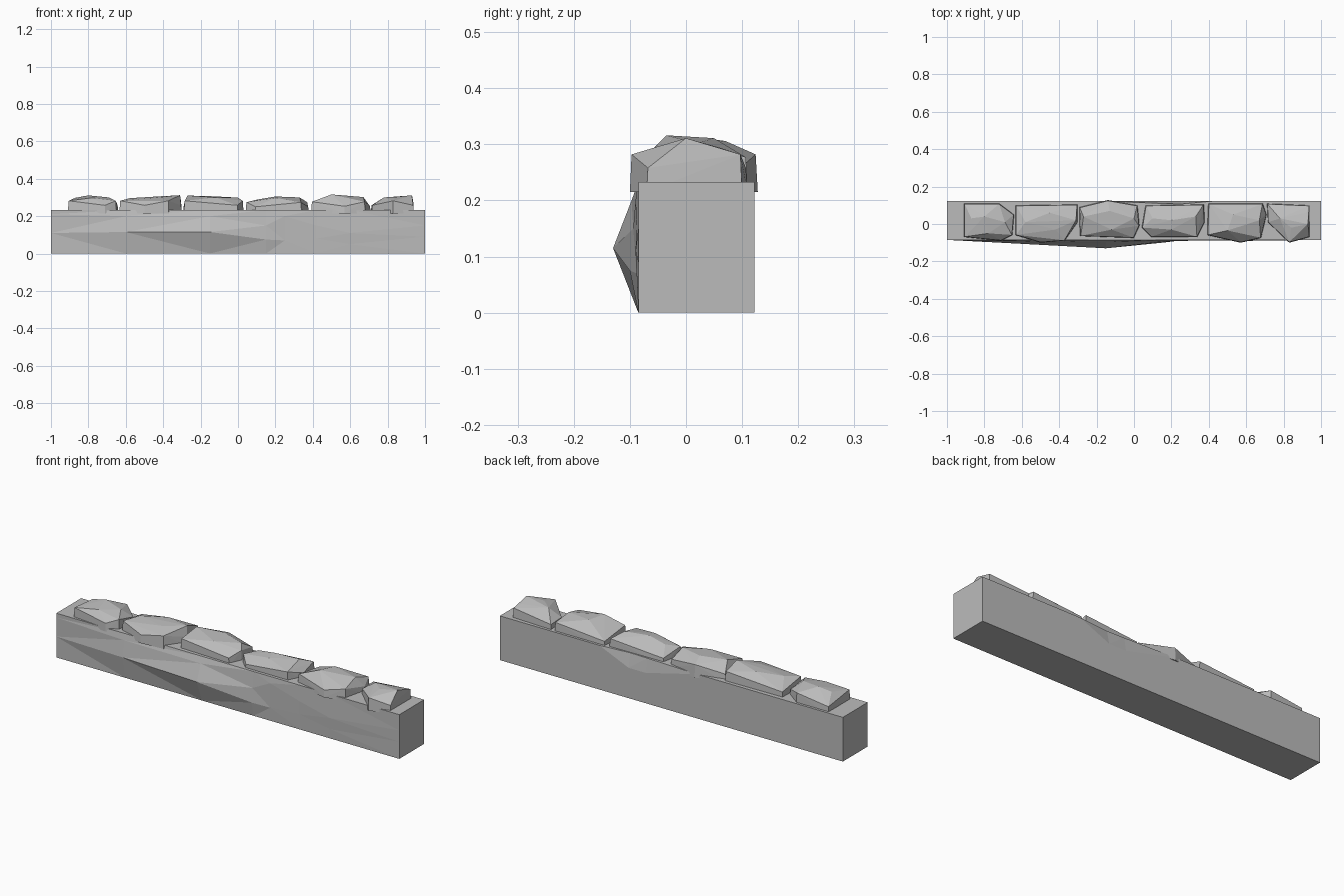
import bpy
import bmesh

old = bpy.data.objects.get("Cube")
if old:
    bpy.data.objects.remove(old, do_unlink=True)

# Single stone colour
stone = bpy.data.materials.new("stone grey")
stone.use_nodes = True
grey = (0.5, 0.5, 0.5, 1)
stone.diffuse_color = grey
stone.node_tree.nodes["Principled BSDF"].inputs["Base Color"].default_value = grey

WALL_TOP = 0.233
FRONT, BACK = -0.085, 0.122


def finish(bm, name):
    """Turn a bmesh into a flat-shaded stone object."""
    bmesh.ops.recalc_face_normals(bm, faces=bm.faces[:])
    mesh = bpy.data.meshes.new(name)
    bm.to_mesh(mesh)
    bm.free()
    mesh.materials.append(stone)
    obj = bpy.data.objects.new(name, mesh)
    bpy.context.collection.objects.link(obj)
    return obj


def loft(name, sections):
    """Skin closed cross-sections and cap both ends."""
    bm = bmesh.new()
    rings = [[bm.verts.new(p) for p in ring] for ring in sections]
    count = len(rings[0])
    for a, b in zip(rings, rings[1:]):
        for i in range(count):
            j = (i + 1) % count
            bm.faces.new((a[i], a[j], b[j], b[i]))
    bm.faces.new(rings[0])
    bm.faces.new(rings[-1])
    bmesh.ops.triangulate(bm, faces=bm.faces[:])
    bmesh.ops.dissolve_limit(bm, angle_limit=0.01, verts=bm.verts[:], edges=bm.edges[:])
    return finish(bm, name)


def wall_section(x, ridge_y, ridge_z, upper_y, upper_z, dent=0):
    return [(x, FRONT, 0), (x, ridge_y, ridge_z), (x, upper_y, upper_z),
            (x, FRONT, WALL_TOP), (x, BACK - dent, WALL_TOP),
            (x, BACK, 0.16), (x, BACK, 0)]


def rock(name, outline, peaks, shoulder=0.27):
    """Chipped cap stone: upright sides, then facets rising to the peaks."""
    bm = bmesh.new()
    cx = sum(p[0] for p in outline) / len(outline)
    for i, (x, y) in enumerate(outline):
        bm.verts.new((x, y, 0.215))
        lift = 0.012 if i % 2 else -0.012
        bm.verts.new((cx + (x - cx) * 0.97, y * 0.97, shoulder + lift))
    for p in peaks:
        bm.verts.new(p)
    hull = bmesh.ops.convex_hull(bm, input=bm.verts[:])
    spare = {v for v in hull["geom_interior"] + hull["geom_unused"]
             if isinstance(v, bmesh.types.BMVert)}
    bmesh.ops.delete(bm, geom=list(spare), context='VERTS')
    bmesh.ops.dissolve_limit(bm, angle_limit=0.03, verts=bm.verts[:], edges=bm.edges[:])
    return finish(bm, name)


# Long wall block with a bulging, rough-hewn front
loft("wall_block", [
    wall_section(-1, FRONT, 0.11, FRONT, 0.21),
    wall_section(-0.6, -0.106, 0.115, -0.092, 0.2),
    wall_section(-0.15, -0.13, 0.115, -0.097, 0.2),
    wall_section(0.15, -0.1, 0.075, -0.094, 0.15, 0.012),
    wall_section(0.25, -0.088, 0.07, -0.09, 0.2, 0.015),
    wall_section(0.42, -0.087, 0.08, -0.088, 0.15),
    wall_section(0.6, -0.087, 0.05, -0.09, 0.11),
    wall_section(1, FRONT, 0.09, FRONT, 0.15),
])

# Row of cap stones from the -x end to the +x end
rock("cap_stone_1",
     [(-0.91, 0.11), (-0.72, 0.11), (-0.64, 0.05), (-0.65, -0.06), (-0.71, -0.09), (-0.91, -0.07)],
     [(-0.87, 0.03, 0.298), (-0.8, 0.04, 0.311), (-0.69, 0.01, 0.3), (-0.78, -0.05, 0.298)])
rock("cap_stone_2",
     [(-0.635, 0.1), (-0.3, 0.105), (-0.3, 0.01), (-0.37, -0.09), (-0.5, -0.1), (-0.635, -0.06)],
     [(-0.58, 0.01, 0.296), (-0.45, 0.06, 0.304), (-0.31, 0.02, 0.312), (-0.42, -0.03, 0.3)])
rock("cap_stone_3",
     [(-0.295, 0.09), (-0.14, 0.128), (0.02, 0.1), (0.03, -0.01), (0, -0.075), (-0.29, -0.065)],
     [(-0.27, 0.04, 0.31), (-0.13, 0.07, 0.306), (0, 0.03, 0.299), (-0.12, -0.03, 0.3)])
rock("cap_stone_4",
     [(0.06, 0.1), (0.375, 0.105), (0.38, 0.01), (0.34, -0.07), (0.09, -0.07), (0.04, -0.02)],
     [(0.1, 0.03, 0.288), (0.2, 0.02, 0.305), (0.33, 0.04, 0.3), (0.2, -0.03, 0.298)], 0.262)
rock("cap_stone_5",
     [(0.395, 0.11), (0.69, 0.11), (0.71, 0.05), (0.68, -0.075), (0.57, -0.1), (0.39, -0.06)],
     [(0.5, -0.035, 0.316), (0.53, 0.05, 0.311), (0.67, 0.02, 0.302)], 0.265)
rock("cap_stone_6",
     [(0.71, 0.11), (0.94, 0.1), (0.94, -0.07), (0.83, -0.1), (0.715, 0.01)],
     [(0.78, 0.03, 0.3), (0.84, -0.02, 0.302), (0.93, 0, 0.311), (0.92, 0.06, 0.294)])
